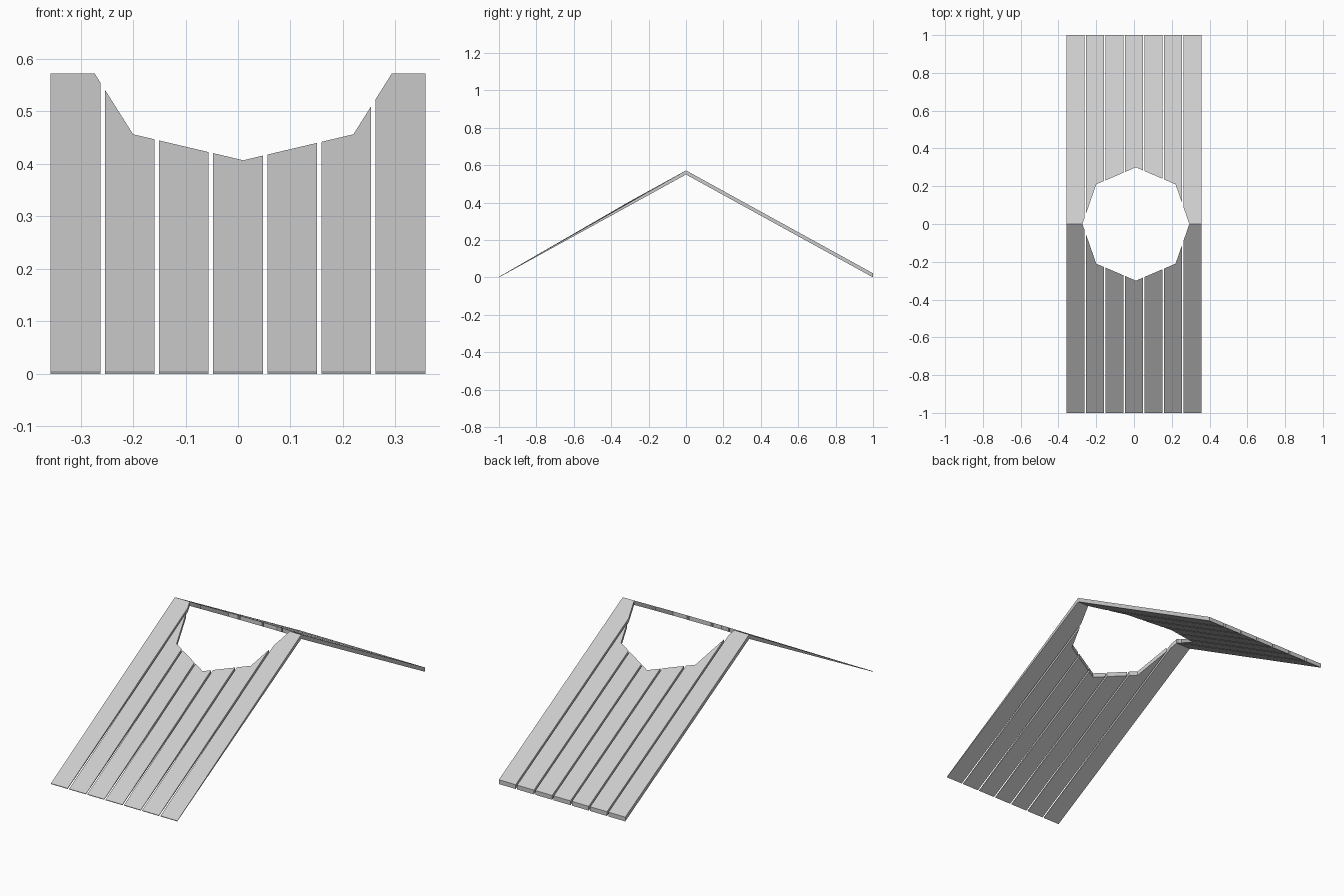
import bpy, bmesh

if "Cube" in bpy.data.objects:
    bpy.data.objects.remove(bpy.data.objects["Cube"])

PITCH, WIDTH = 0.1032, 0.0948      # plank spacing and width
RIDGE, THICK = 0.55, 0.022         # underside ridge height, vertical thickness
HOLE = [(-0.273, 0), (-0.2, -0.21), (0.01, -0.3), (0.22, -0.21),
        (0.293, 0), (0.22, 0.21), (0.01, 0.3), (-0.2, 0.21)]


def prism(name, pts, offset):
    """Extrude a closed outline along an offset vector."""
    bm = bmesh.new()
    face = bm.faces.new([bm.verts.new(p) for p in pts])
    ext = bmesh.ops.extrude_face_region(bm, geom=[face])
    moved = [g for g in ext["geom"] if isinstance(g, bmesh.types.BMVert)]
    bmesh.ops.translate(bm, vec=offset, verts=moved)
    bmesh.ops.recalc_face_normals(bm, faces=bm.faces)
    mesh = bpy.data.meshes.new(name)
    bm.to_mesh(mesh)
    bm.free()
    ob = bpy.data.objects.new(name, mesh)
    bpy.context.collection.objects.link(ob)
    return ob


# octagonal cutter for the opening at the ridge
cutter = prism("opening_cutter", [(x, y, -0.5) for x, y in HOLE], (0, 0, 2))
cutter.hide_render = True

# sloping planks on both sides of the ridge
planks = []
for side, label in ((-1, "front"), (1, "back")):
    for i in range(7):
        x = (i - 3) * PITCH - WIDTH / 2
        profile = [(x, 0, RIDGE), (x, side, 0),
                   (x, side, THICK), (x, 0, RIDGE + THICK)]
        ob = prism(f"{label}_roof_plank_{i + 1}", profile, (WIDTH, 0, 0))
        mod = ob.modifiers.new("opening", "BOOLEAN")
        mod.operation, mod.solver, mod.object = "DIFFERENCE", "EXACT", cutter
        planks.append(ob)

# apply the cuts, then thin the front eave to a sharp edge
deps = bpy.context.evaluated_depsgraph_get()
for ob in planks:
    mesh = bpy.data.meshes.new_from_object(ob.evaluated_get(deps))
    ob.modifiers.clear()
    ob.data = mesh
    for v in mesh.vertices:
        if v.co.y < -0.99 and v.co.z > 0.01:
            v.co.z = 0.003

bpy.data.objects.remove(cutter)
